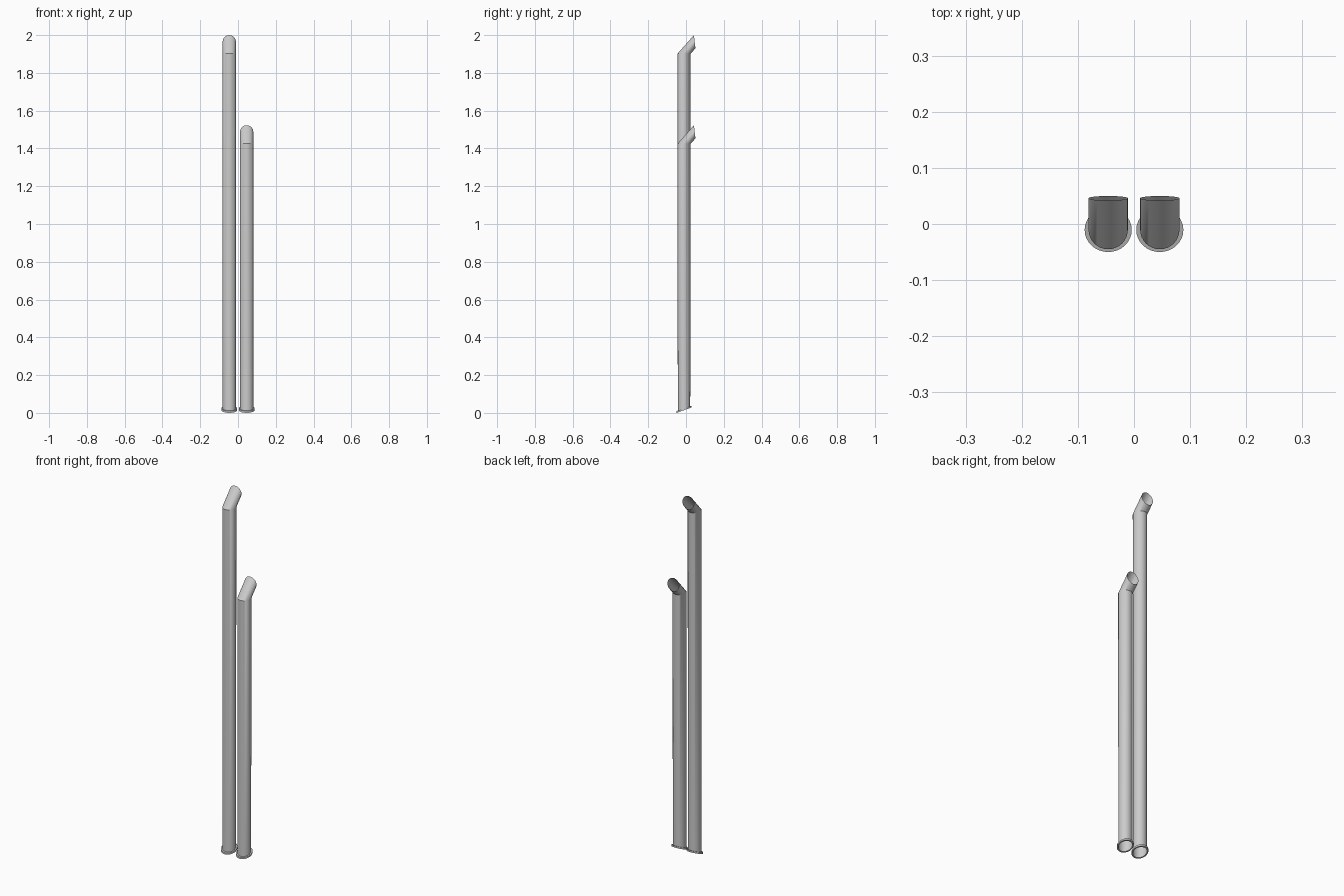
import bpy, bmesh
from math import sin, cos, pi, radians

if "Cube" in bpy.data.objects:
    bpy.data.objects.remove(bpy.data.objects["Cube"])

SIDES = 32
R, FLANGE_R = 0.035, 0.042
TILT = radians(20)


def ring(bm, x, y, z, r, tilt):
    """Circle of vertices tipped about the x axis."""
    out = []
    for i in range(SIDES):
        a = 2 * pi * i / SIDES
        s = r * sin(a)
        out.append(bm.verts.new((x + r * cos(a), y + s * cos(tilt), z + s * sin(tilt))))
    return out


def loft(bm, rings):
    for lo, hi in zip(rings, rings[1:]):
        for i in range(SIDES):
            j = (i + 1) % SIDES
            bm.faces.new((lo[i], lo[j], hi[j], hi[i]))


def finish(bm, name):
    me = bpy.data.meshes.new(name)
    bm.to_mesh(me)
    bm.free()
    ob = bpy.data.objects.new(name, me)
    bpy.context.collection.objects.link(ob)
    bpy.ops.object.select_all(action='DESELECT')
    ob.select_set(True)
    bpy.context.view_layer.objects.active = ob
    bpy.ops.object.shade_smooth_by_angle(angle=radians(30))


def pipe(name, x, top):
    yc, z0, z1 = -0.0105, 0.0144, 0.0235
    # Open thin-walled tube: slanted foot, level bend, near-vertical mouth
    bm = bmesh.new()
    loft(bm, [ring(bm, x, yc, z0, R, TILT),
              ring(bm, x, -0.010, top - 0.098, R, 0),
              ring(bm, x, 0.046, top - 0.035, R, radians(-83.5))])
    finish(bm, name + "_tube")
    # Slanted collar around the foot
    bm = bmesh.new()
    loft(bm, [ring(bm, x, yc, z0, R, TILT),
              ring(bm, x, yc, z0, FLANGE_R, TILT),
              ring(bm, x, yc, z1, FLANGE_R, TILT),
              ring(bm, x, yc, z1, R, TILT)])
    finish(bm, name + "_flange")


pipe("tall_pipe", -0.046, 2.0)
pipe("short_pipe", 0.046, 1.523)
